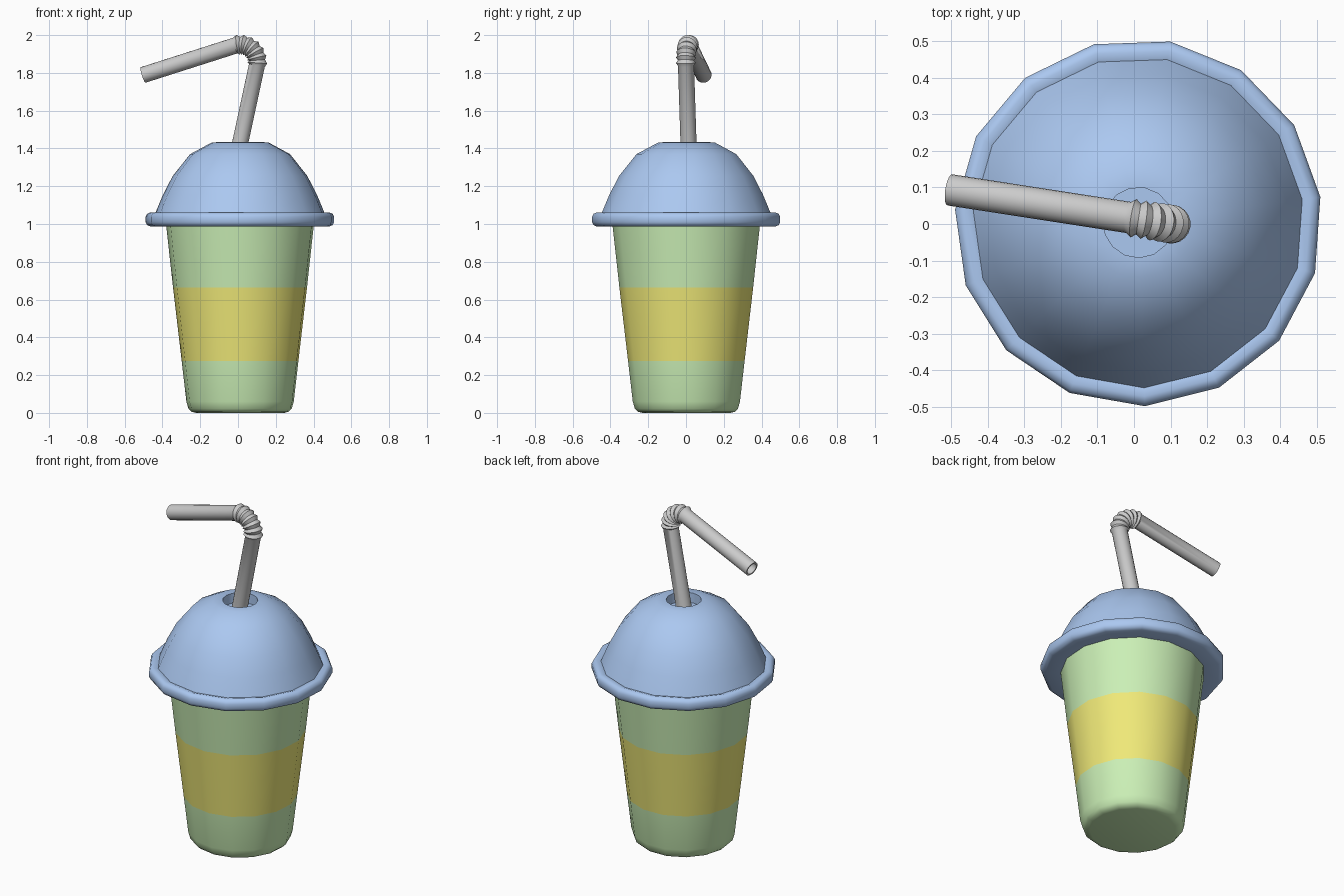
import bpy, bmesh, math
from mathutils import Vector

if "Cube" in bpy.data.objects:
    bpy.data.objects.remove(bpy.data.objects["Cube"])

CX, CY = 0.012, 0.004      # cup axis
SIDES, OFFSET = 15, math.radians(8)


def material(name, rgb):
    m = bpy.data.materials.new(name)
    m.diffuse_color = (*rgb, 1)
    m.use_nodes = True
    m.node_tree.nodes["Principled BSDF"].inputs["Base Color"].default_value = m.diffuse_color
    return m


def skin(name, rings, mats=(), face_mat=None, angle=50):
    """Bridge a list of point rings into a capped, smooth-shaded object."""
    bm = bmesh.new()
    loops = [[bm.verts.new(p) for p in ring] for ring in rings]
    n = len(loops[0])
    for k in range(len(loops) - 1):
        a, b = loops[k], loops[k + 1]
        for i in range(n):
            j = (i + 1) % n
            f = bm.faces.new((a[i], a[j], b[j], b[i]))
            if face_mat:
                f.material_index = face_mat[k]
    bm.faces.new(loops[0][::-1])
    bm.faces.new(loops[-1])
    bmesh.ops.recalc_face_normals(bm, faces=bm.faces)
    me = bpy.data.meshes.new(name)
    bm.to_mesh(me)
    bm.free()
    for m in mats:
        me.materials.append(m)
    ob = bpy.data.objects.new(name, me)
    bpy.context.collection.objects.link(ob)
    bpy.ops.object.select_all(action='DESELECT')
    ob.select_set(True)
    bpy.context.view_layer.objects.active = ob
    bpy.ops.object.shade_smooth_by_angle(angle=math.radians(angle))
    return ob


def lathe_rings(profile):
    angles = [OFFSET + 2 * math.pi * i / SIDES for i in range(SIDES)]
    return [[(CX + r * math.cos(a), CY + r * math.sin(a), z) for a in angles]
            for r, z in profile]


green = material("cup_green", (0.60, 0.87, 0.47))
yellow = material("band_yellow", (0.87, 0.82, 0.19))
blue = material("lid_blue", (0.41, 0.58, 0.88))

# Tapered cup with a coloured band
cup = [(0.235, 0.0), (0.258, 0.006), (0.275, 0.022), (0.286, 0.06),
       (0.311, 0.275), (0.357, 0.665), (0.394, 1.0)]
skin("cup", lathe_rings(cup), (green, yellow), [0, 0, 0, 0, 1, 0])

# Dome lid with rolled rim and straw hole
lid = [(0.385, 0.988), (0.475, 0.986), (0.494, 0.994), (0.502, 1.01),
       (0.502, 1.038), (0.494, 1.054), (0.475, 1.062), (0.452, 1.055),
       (0.410, 1.155), (0.358, 1.255), (0.266, 1.37), (0.15, 1.432),
       (0.096, 1.434), (0.096, 1.375)]
skin("dome_lid", lathe_rings(lid), (blue,))

# Bendy straw: straight stem, ribbed elbow, hollow arm
base = Vector((0.0, 0.015, 1.376))
elbow = Vector((0.10, 0.0, 1.84))
d1 = (elbow - base).normalized()
d2 = Vector((-0.94, 0.145, -0.30)).normalized()
axis = d1.cross(d2).normalized()
turn = d1.angle(d2)
side = axis.cross(d1)
R, RIBS, TUBE, BORE = 0.09, 7, 0.043, 0.034
centre = elbow + side * R

path = [(base, d1, TUBE), (elbow, d1, TUBE)]
steps = RIBS * 2
for k in range(1, steps):
    t = turn * k / steps
    tangent = d1 * math.cos(t) + side * math.sin(t)
    point = centre - axis.cross(tangent) * R
    path.append((point, tangent, 0.053 if k % 2 else 0.042))
arm_start = centre - axis.cross(d2) * R
arm_end = arm_start + d2 * 0.519
path += [(arm_start, d2, TUBE), (arm_end, d2, TUBE),
         (arm_end, d2, BORE), (arm_start, d2, BORE)]

rings = []
for p, t, r in path:
    u = axis.cross(t)
    rings.append([p + (u * math.cos(a) + axis * math.sin(a)) * r
                  for a in (2 * math.pi * i / 20 for i in range(20))])
skin("bendy_straw", rings, angle=40)
